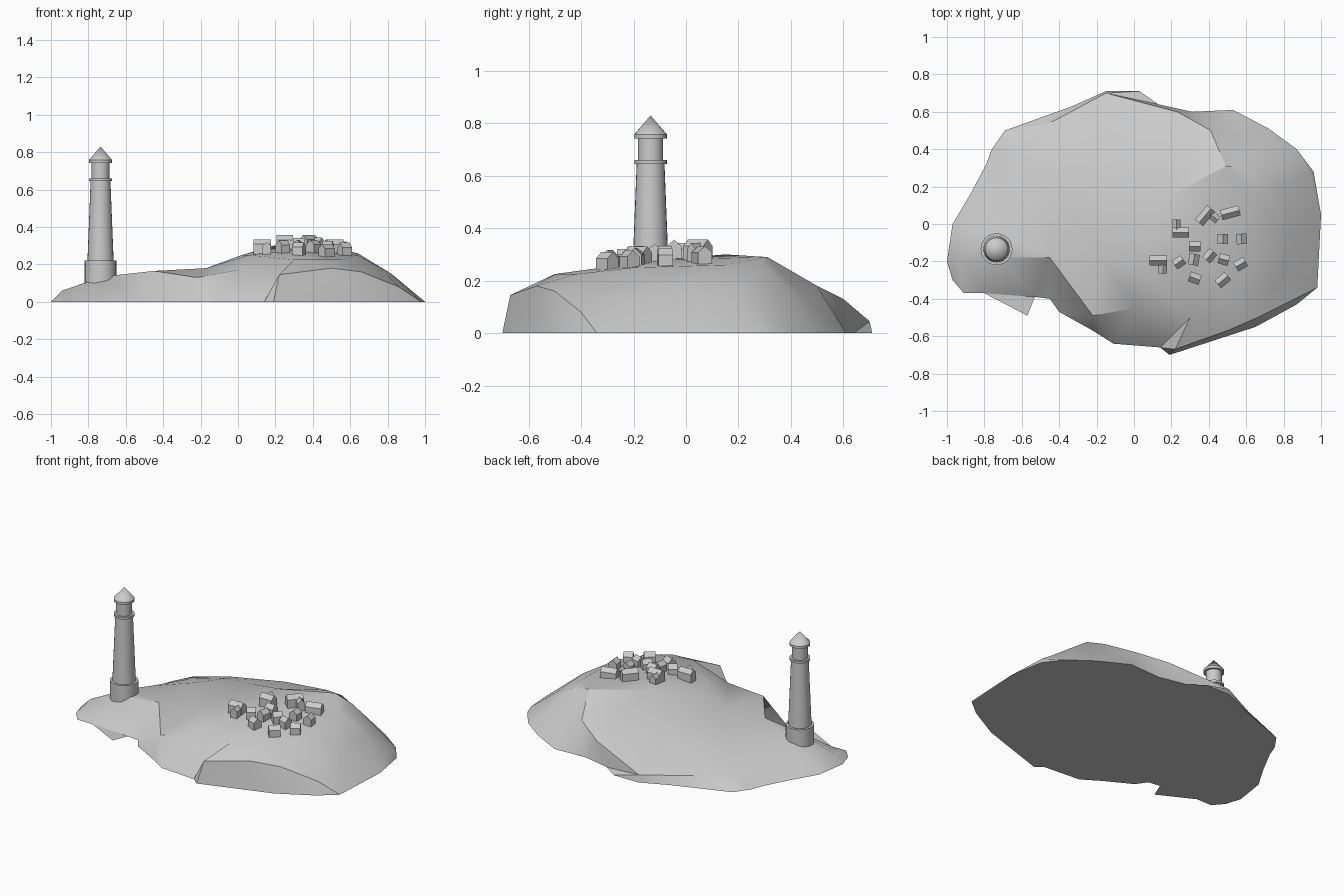
import bpy
import bmesh
from math import radians, tau
from mathutils import Vector, Matrix
from mathutils.bvhtree import BVHTree
from mathutils.geometry import delaunay_2d_cdt

cube = bpy.data.objects.get("Cube")
if cube:
    bpy.data.objects.remove(cube)

# One stone colour covers everything
GREY = (0.6, 0.6, 0.6, 1)
stone = bpy.data.materials.new("stone_grey")
stone.use_nodes = True
stone.diffuse_color = GREY
shader = next(n for n in stone.node_tree.nodes if n.type == "BSDF_PRINCIPLED")
shader.inputs["Base Color"].default_value = GREY


def add_object(name, bm, smooth_angle=None):
    """Turn a bmesh into a named object in the scene."""
    bmesh.ops.recalc_face_normals(bm, faces=bm.faces)
    mesh = bpy.data.meshes.new(name)
    bm.to_mesh(mesh)
    bm.free()
    mesh.materials.append(stone)
    obj = bpy.data.objects.new(name, mesh)
    bpy.context.collection.objects.link(obj)
    if smooth_angle:
        bpy.ops.object.select_all(action="DESELECT")
        obj.select_set(True)
        bpy.context.view_layer.objects.active = obj
        bpy.ops.object.shade_smooth_by_angle(angle=radians(smooth_angle))
    return obj


# Island: shoreline, crease lines and loose height points
shore = [
    (-1, -.2), (-.97, 0), (-.88, .15), (-.79, .32), (-.76, .4), (-.69, .5),
    (-.33, .63), (-.15, .71), (.03, .71), (.13, .64), (.31, .6), (.53, .61),
    (.72, .51), (.87, .4), (.96, .28), (1, .05), (.98, -.34), (.87, -.43),
    (.65, -.55), (.19, -.7), (.14, -.66), (-.11, -.64), (-.22, -.57),
    (-.4, -.47), (-.45, -.4), (-.53, -.39), (-.57, -.49), (-.8, -.37),
    (-.91, -.37), (-.97, -.3),
]
north_corner = (.49, .31, .29)
gully_head = (0, -.45, .17)
creases = [
    # northern shoulder
    [(-.67, .49, .02), (-.43, .55, .06), (-.15, .7, .045), (.23, .6, .13),
     (.41, .5, .18), north_corner, (.62, .3, .26)],
    # south-western ridge
    [(-.94, -.19, .06), (-.72, -.18, .135), (-.45, -.18, .165),
     (-.22, -.49, .13), gully_head],
    # southern cliff top
    [(.22, -.67, .145), (.5, -.57, .18), (.66, -.5, .16), (.86, -.4, .08)],
    # rim of the village plateau
    [gully_head, (.06, -.28, .25), (.3, -.5, .225), (.55, -.42, .225),
     (.64, -.2, .25), (.64, .15, .26)],
    [(.06, -.28, .25), (.02, -.1, .25), (.19, .15, .3), north_corner],
    # saddle
    [(-.14, .36, .16), (-.17, -.16, .18)],
]
loose = [
    (-.45, .2, .15), (-.7, .1, .1), (-.62, .38, .06), (-.38, .43, .11),
    (-.75, -.05, .125), (.3, -.1, .28), (.56, .45, .13), (.81, .2, .14),
    (.82, -.1, .15), (.8, -.25, .14), (.94, .27, .04),
]

points = [Vector((x, y, 0)) for x, y in shore]
count = len(points)
edges = [(i, (i + 1) % count) for i in range(count)]
for line in creases:
    start = len(points)
    points += [Vector(p) for p in line]
    edges += [(i, i + 1) for i in range(start, len(points) - 1)]
points += [Vector(p) for p in loose]

flat, _, tris, origins, _, _ = delaunay_2d_cdt(
    [p.xy for p in points], edges, [], 1, 1e-4)
bm = bmesh.new()
for p, origin in zip(flat, origins):
    height = points[origin[0]].z if origin else .1
    bm.verts.new((p.x, p.y, height))
bm.verts.ensure_lookup_table()
for tri in tris:
    bm.faces.new([bm.verts[i] for i in tri])
# flat underside
rim = [e for e in bm.edges if e.is_boundary]
bmesh.ops.contextual_create(bm, geom=rim)
bmesh.ops.recalc_face_normals(bm, faces=bm.faces)
ground = BVHTree.FromBMesh(bm)
add_object("island", bm, 32)


def ground_height(x, y):
    hit = ground.ray_cast(Vector((x, y, 2)), Vector((0, 0, -1)))[0]
    return hit.z if hit else .25


# Lighthouse: one lathed profile of radius and height
profile = [
    (0, .08), (.085, .08), (.085, .22), (.07, .22), (.053, .645),
    (.062, .645), (.062, .66), (.048, .66), (.048, .742), (.062, .742),
    (.062, .758), (0, .83),
]
bm = bmesh.new()
ring = [bm.verts.new((r, 0, z)) for r, z in profile]
outline = [bm.edges.new(pair) for pair in zip(ring, ring[1:])]
bmesh.ops.spin(bm, geom=ring + outline, cent=(0, 0, 0), axis=(0, 0, 1),
               angle=tau, steps=24)
bmesh.ops.remove_doubles(bm, verts=bm.verts, dist=1e-4)
lighthouse = add_object("lighthouse", bm, 30)
lighthouse.location = (-.735, -.135, 0)


# Village: gabled houses, some with a side wing
def add_gable(bm, length, width, wall, ridge, offset, turn):
    half = width / 2
    section = [(-half, -.025), (half, -.025), (half, wall),
               (0, ridge), (-half, wall)]
    place = Matrix.Translation((*offset, 0)) @ Matrix.Rotation(
        radians(turn), 4, "Z")
    end = bm.faces.new([bm.verts.new(place @ Vector((-length / 2, y, z)))
                        for y, z in section])
    side = bmesh.ops.extrude_face_region(bm, geom=[end], use_keep_orig=True)
    verts = [v for v in side["geom"] if isinstance(v, bmesh.types.BMVert)]
    along = place.to_3x3() @ Vector((length, 0, 0))
    bmesh.ops.translate(bm, verts=verts, vec=along)


def add_house(name, x, y, turn, length, width, wing=False):
    bm = bmesh.new()
    wall = .05 if wing else .04
    add_gable(bm, length, width, wall, wall + width * .45, (0, 0), 0)
    if wing:
        add_gable(bm, width * 1.3, width * .8, wall * .8, wall + width * .2,
                  (length * .25, -width * .6), 90)
    house = add_object(name, bm)
    house.location = (x, y, ground_height(x, y))
    house.rotation_euler.z = radians(turn)


# x, y, turn in degrees, length
large = [(.38, .045, 50, .1), (.25, -.045, 180, .09), (.13, -.195, 0, .095)]
small = [
    (.515, .06, 15, .1), (.475, -.08, 90, .055), (.575, -.08, 95, .055),
    (.325, -.12, 0, .06), (.24, -.205, 35, .055), (.32, -.19, 80, .06),
    (.405, -.17, 50, .06), (.48, -.19, -15, .055), (.57, -.215, 30, .06),
    (.325, -.29, -20, .06), (.475, -.3, 40, .07),
]
for i, spec in enumerate(large):
    add_house(f"large_house_{i + 1}", *spec, .055, wing=True)
for i, spec in enumerate(small):
    add_house(f"small_house_{i + 1}", *spec, .055)
